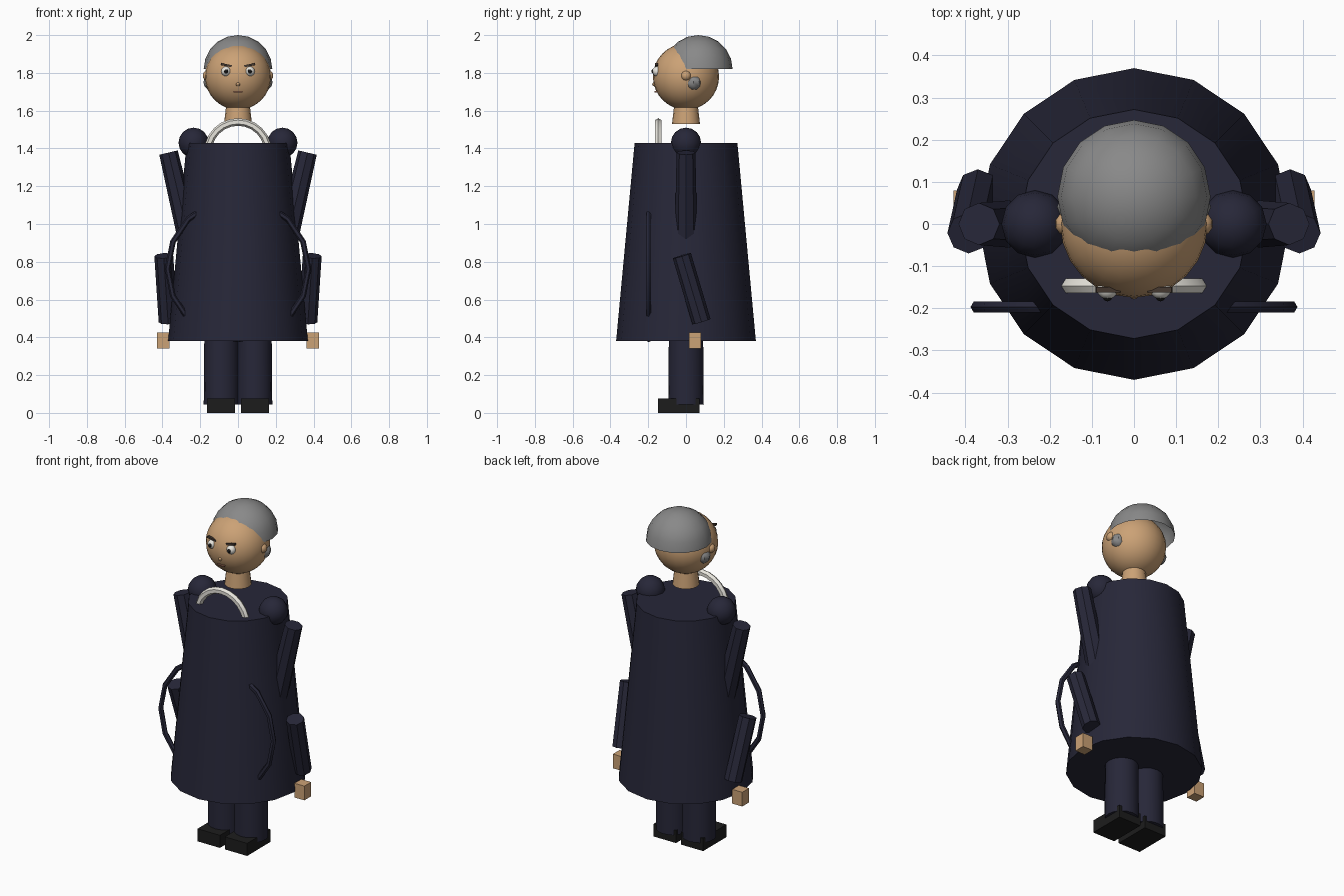
import bpy, bmesh, math
from mathutils import Matrix, Vector

if "Cube" in bpy.data.objects:
    bpy.data.objects.remove(bpy.data.objects["Cube"])


def mat(name, r, g, b):
    m = bpy.data.materials.new(name)
    m.diffuse_color = (r, g, b, 1)
    m.use_nodes = True
    m.node_tree.nodes["Principled BSDF"].inputs["Base Color"].default_value = m.diffuse_color
    return m


NAVY = mat("navy_cloth", 0.02, 0.02, 0.04)
SKIN = mat("skin", 0.60, 0.36, 0.18)
HAIR = mat("grey_hair", 0.25, 0.25, 0.25)
WHITE = mat("off_white", 0.80, 0.78, 0.72)
BLACK = mat("black", 0.012, 0.012, 0.012)
BROWN = mat("dark_brown", 0.06, 0.04, 0.03)
LIP = mat("lip", 0.35, 0.16, 0.10)


def finish(name, bm, material):
    me = bpy.data.meshes.new(name)
    bm.to_mesh(me)
    bm.free()
    me.materials.append(material)
    ob = bpy.data.objects.new(name, me)
    bpy.context.collection.objects.link(ob)
    return ob


def ball(name, c, r, material, seg=16, rings=8, scale=(1, 1, 1), half=False):
    bm = bmesh.new()
    bmesh.ops.create_uvsphere(bm, u_segments=seg, v_segments=rings, radius=r)
    if half:
        low = [v for v in bm.verts if v.co.z < -0.001]
        bmesh.ops.delete(bm, geom=low, context='VERTS')
    bm.transform(Matrix.Translation(c) @ Matrix.Diagonal((*scale, 1)))
    return finish(name, bm, material)


def tube(name, a, b, ra, rb, material, seg=16):
    a, b = Vector(a), Vector(b)
    d = b - a
    bm = bmesh.new()
    bmesh.ops.create_cone(bm, cap_ends=True, segments=seg, radius1=ra, radius2=rb, depth=d.length)
    turn = Vector((0, 0, 1)).rotation_difference(d).to_matrix().to_4x4()
    bm.transform(Matrix.Translation((a + b) / 2) @ turn)
    return finish(name, bm, material)


def box(name, c, size, material, tilt=0):
    bm = bmesh.new()
    bmesh.ops.create_cube(bm, size=1)
    bm.transform(Matrix.Translation(c) @ Matrix.Rotation(tilt, 4, 'Y') @ Matrix.Diagonal((*size, 1)))
    return finish(name, bm, material)


def ring(name, c, major, minor, material, seg, minor_seg):
    bpy.ops.mesh.primitive_torus_add(location=c, rotation=(math.pi / 2, 0, 0), major_radius=major,
                                     minor_radius=minor, major_segments=seg, minor_segments=minor_seg)
    ob = bpy.context.object
    ob.name = name
    ob.data.materials.append(material)


# robe, collar and the sash ring that pokes out of the robe sides
tube("robe", (0, 0, 0.38), (0, 0, 1.43), 0.37, 0.272, NAVY)
ring("collar", (0, -0.147, 1.38), 0.16, 0.02, WHITE, 24, 6)
ring("sash_ring", (0, -0.197, 0.762), 0.373, 0.015, NAVY, 16, 6)

# head
tube("neck", (0, 0, 1.53), (0, 0, 1.65), 0.074, 0.06, SKIN)
ball("head", (0, 0, 1.78), 0.175, SKIN, 24, 16)
ball("hair", (0, 0.065, 1.82), 0.18, HAIR, 16, 10, half=True, scale=(1.01, 1.01, 1))
ball("nose", (0, -0.168, 1.74), 0.011, SKIN, 8, 6)
box("mouth", (0, -0.158, 1.70), (0.045, 0.016, 0.006), LIP)

# paired parts
for s, side in ((-1, "left"), (1, "right")):
    # face
    ball("eye_" + side, (s * 0.063, -0.153, 1.808), 0.026, WHITE, 12, 8)
    ball("pupil_" + side, (s * 0.063, -0.172, 1.808), 0.012, BLACK, 8, 6)
    box("brow_" + side, (s * 0.062, -0.156, 1.841), (0.058, 0.014, 0.011), BROWN, -s * 0.2)
    ball("ear_" + side, (s * 0.16, 0, 1.785), 0.028, SKIN, 10, 8)
    ball("sideburn_" + side, (s * 0.14, 0.04, 1.75), 0.043, HAIR, 8, 6)
    # arm
    ball("shoulder_" + side, (s * 0.235, 0, 1.43), 0.08, NAVY, 12, 8)
    tube("upper_arm_" + side, (s * 0.25, 0, 0.88), (s * 0.368, 0, 1.378), 0.06, 0.05, NAVY, 8)
    tube("forearm_" + side, (s * 0.37, 0.082, 0.483), (s * 0.393, -0.022, 0.832), 0.05, 0.05, NAVY, 8)
    box("hand_" + side, (s * 0.395, 0.048, 0.383), (0.066, 0.064, 0.085), SKIN)
    # leg
    tube("leg_" + side, (s * 0.0875, 0, 0.045), (s * 0.0875, 0, 0.5), 0.094, 0.09, NAVY)
    box("shoe_" + side, (s * 0.09, -0.038, 0.0375), (0.148, 0.22, 0.075), BLACK)

# smooth shading with sharp edges kept
bpy.ops.object.select_all(action='SELECT')
bpy.context.view_layer.objects.active = bpy.data.objects["robe"]
bpy.ops.object.shade_smooth_by_angle(angle=math.radians(40))
